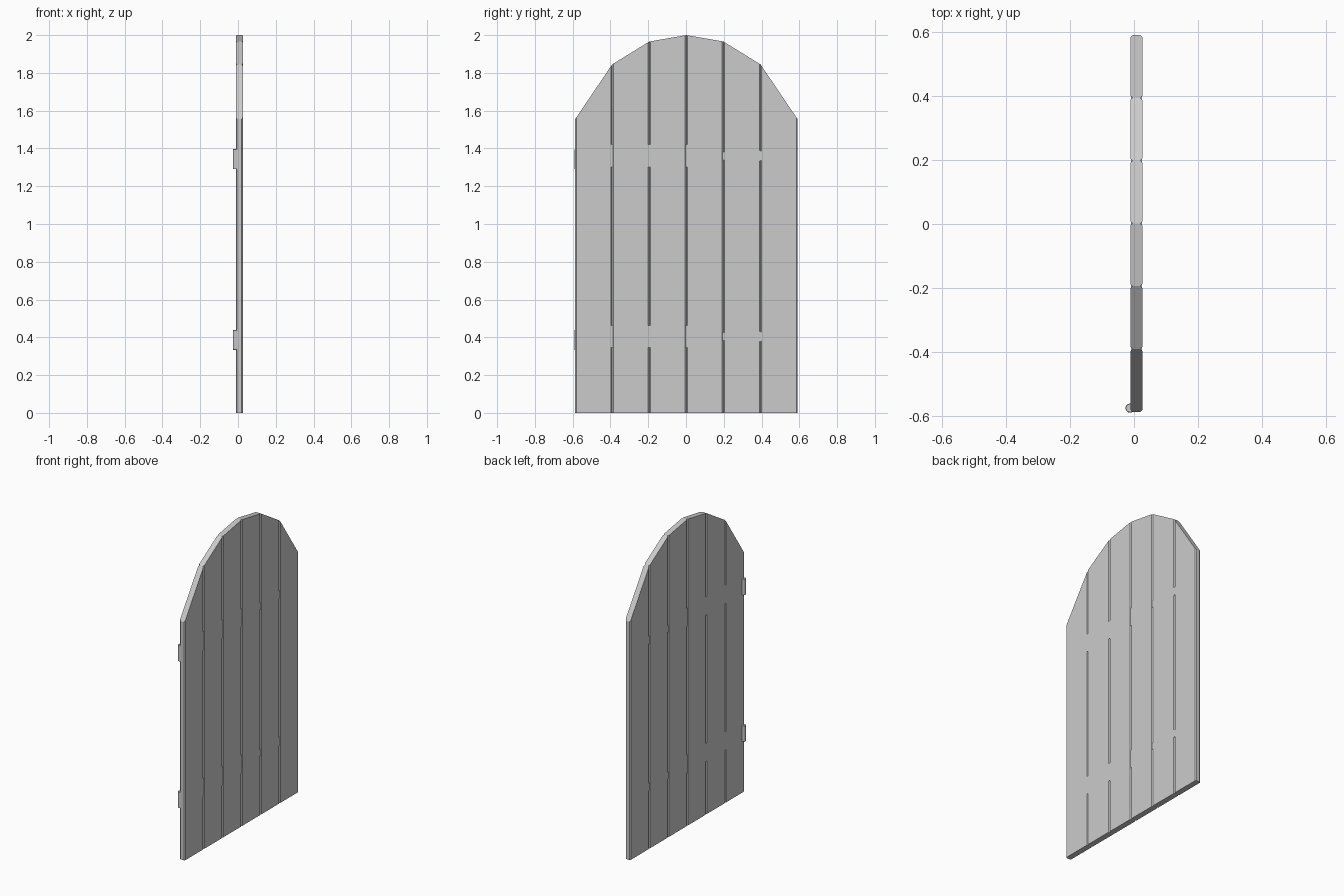
import bpy, math

if "Cube" in bpy.data.objects:
    bpy.data.objects.remove(bpy.data.objects["Cube"])

X0, X1 = -0.011, 0.026        # door back and front faces
W, BEV = 0.1963, 0.0065       # plank width, edge chamfer
Y0 = -0.587


def mesh_object(name, verts, faces):
    me = bpy.data.meshes.new(name)
    me.from_pydata(verts, [], faces)
    me.validate()
    ob = bpy.data.objects.new(name, me)
    bpy.context.collection.objects.link(ob)
    return ob


def prism(name, lower, upper):
    n = len(lower)
    faces = [list(range(n))[::-1], list(range(n, 2 * n))]
    faces += [[i, (i + 1) % n, (i + 1) % n + n, i + n] for i in range(n)]
    return mesh_object(name, lower + upper, faces)


# planks: chamfered section, slanted tops forming the arch
tops = [1.555, 1.845, 1.966, 2.0, 1.966, 1.845, 1.555]
for i in range(6):
    a, b = Y0 + i * W, Y0 + (i + 1) * W
    c = BEV
    sec = [(X0 + c, a), (X1 - c, a), (X1, a + c), (X1, b - c),
           (X1 - c, b), (X0 + c, b), (X0, b - c), (X0, a + c)]
    low = [(x, y, 0) for x, y in sec]
    up = [(x, y, tops[i] + (tops[i + 1] - tops[i]) * (y - a) / W) for x, y in sec]
    prism(f"plank_{i + 1}", low, up)

# strap hinges set into the planks, bridging the grooves, with spear tips
half = [(-0.57, 0.059), (0.03, 0.059), (0.17, 0.021), (0.24, 0.021),
        (0.33, 0.045), (0.44, 0.012)]
for label, zc in (("lower", 0.404), ("upper", 1.361)):
    outline = [(y, zc - h) for y, h in half] + [(y, zc + h) for y, h in half[::-1]]
    prism(f"{label}_strap",
          [(X0 + 0.001, y, z) for y, z in outline],
          [(X1 - 0.001, y, z) for y, z in outline])

    # hinge barrel on the edge
    bpy.ops.mesh.primitive_cylinder_add(vertices=12, radius=0.0145, depth=0.106,
                                        location=(-0.0125, -0.5755, zc - 0.018))
    barrel = bpy.context.object
    barrel.name = f"{label}_hinge_barrel"
    bev = barrel.modifiers.new("edge", 'BEVEL')
    bev.width = 0.002
    bev.segments = 1
    bev.limit_method = 'ANGLE'
    bev.angle_limit = math.radians(60)
